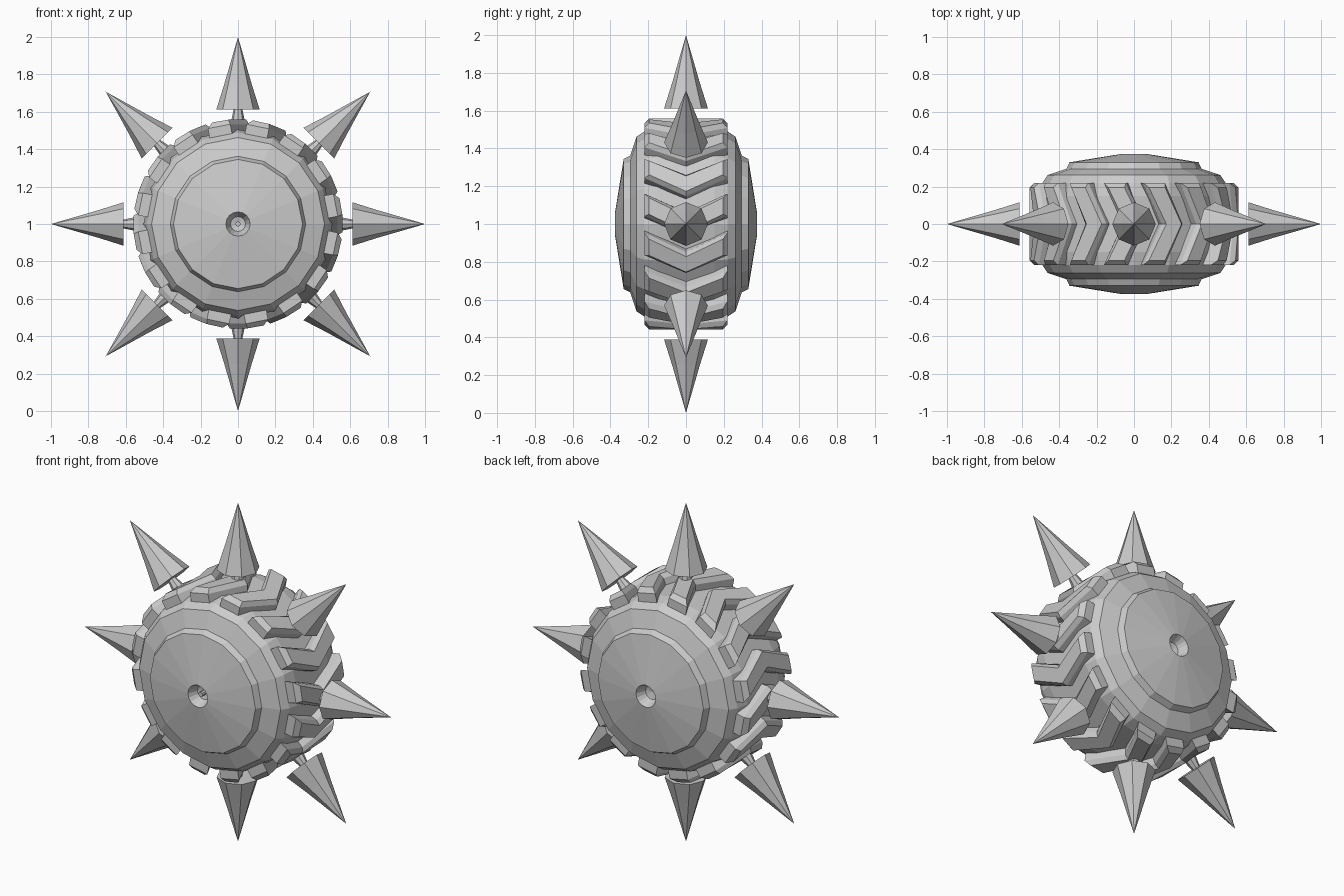
import bpy, bmesh
from math import sin, cos, pi, radians
from mathutils import Matrix

if "Cube" in bpy.data.objects:
    bpy.data.objects.remove(bpy.data.objects["Cube"])

CENTRE = Matrix.Translation((0, 0, 1))


def add_object(name, verts, faces, matrix):
    mesh = bpy.data.meshes.new(name)
    mesh.from_pydata(verts, [], faces)
    bm = bmesh.new()
    bm.from_mesh(mesh)
    bmesh.ops.remove_doubles(bm, verts=bm.verts, dist=1e-5)
    bmesh.ops.recalc_face_normals(bm, faces=bm.faces)
    bm.to_mesh(mesh)
    bm.free()
    obj = bpy.data.objects.new(name, mesh)
    obj.matrix_world = matrix
    bpy.context.collection.objects.link(obj)
    return obj


def lathe(name, profile, sides, matrix):
    """Turn a (radius, height) profile around the local z axis."""
    verts = [(r * cos(2 * pi * i / sides), r * sin(2 * pi * i / sides), h)
             for r, h in profile for i in range(sides)]
    faces = [(k * sides + i, k * sides + (i + 1) % sides,
              (k + 1) * sides + (i + 1) % sides, (k + 1) * sides + i)
             for k in range(len(profile) - 1) for i in range(sides)]
    return add_object(name, verts, faces, matrix)


# Wheel body: stepped hub caps with a centre hole, mirrored to both sides
half = [(0, 0.31), (0.04, 0.32), (0.065, 0.375), (0.345, 0.33), (0.362, 0.295),
        (0.462, 0.262), (0.49, 0.22), (0.505, 0.15)]
profile = half + [(r, -h) for r, h in reversed(half)]
axle = CENTRE @ Matrix.Rotation(radians(90), 4, 'X')
lathe("wheel_body", profile, 16, axle)

# Small pin inside the front hole
lathe("hub_pin", [(0, 0.3), (0.014, 0.3), (0.014, 0.35), (0, 0.35)], 8, axle)


# Chevron tread lugs: the section is (radius, half angle, half width)
LEVELS = [(0.47, 7.5, 0.22), (0.535, 6.5, 0.22), (0.56, 4.5, 0.195)]
SWEEP = 11


def tread_lug(index):
    verts, faces = [], []
    for side in (-1, 0, 1):
        ring = [(r, -a, w) for r, a, w in LEVELS]
        ring += [(r, a, w) for r, a, w in reversed(LEVELS)]
        for r, a, w in ring:
            t = radians(a + SWEEP * abs(side) * w / 0.22)
            verts.append((r * cos(t), side * w, r * sin(t)))
    n = 2 * len(LEVELS)
    for s in range(2):
        faces += [(s * n + i, s * n + (i + 1) % n,
                   (s + 1) * n + (i + 1) % n, (s + 1) * n + i) for i in range(n)]
    # end caps, split into the upright wall and the chamfer
    for o in (0, 2 * n):
        faces += [(o, o + 1, o + 4, o + 5), (o + 1, o + 2, o + 3, o + 4)]
    turn = Matrix.Rotation(-radians(22.5 * index), 4, 'Y')
    add_object(f"tread_lug_{index}", verts, faces, CENTRE @ turn)


for i in range(16):
    tread_lug(i)

# Eight spikes on tapered pegs
SPIKE = [(0, 0.612), (0.116, 0.612), (0.074, 0.745), (0, 1.0)]
PEG = [(0, 0.48), (0.042, 0.48), (0.034, 0.56), (0.02, 0.63), (0, 0.63)]
for i in range(8):
    turn = CENTRE @ Matrix.Rotation(radians(45 * i), 4, 'Y')
    lathe(f"spike_{i}", SPIKE, 8, turn)
    lathe(f"spike_peg_{i}", PEG, 8, turn)
